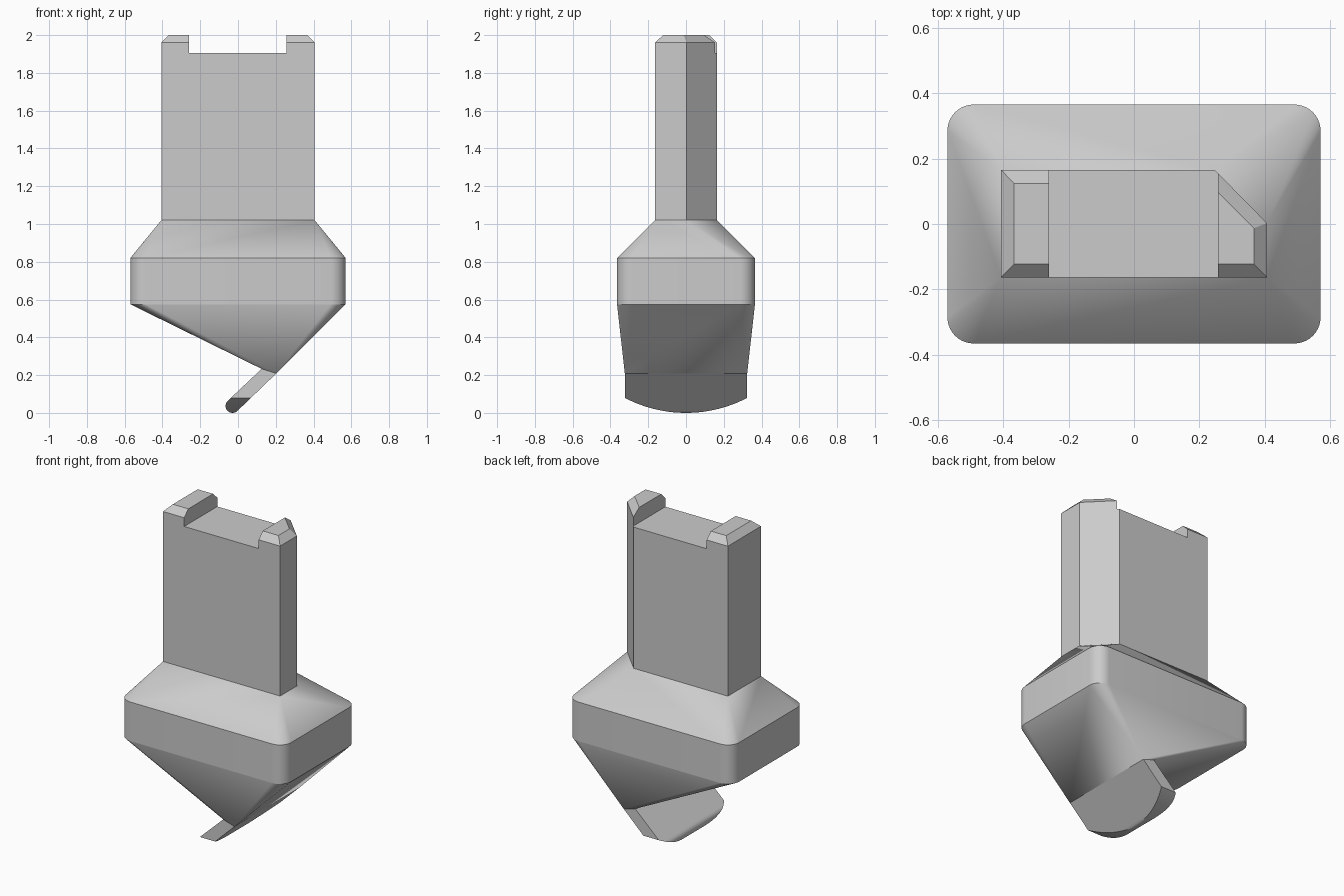
import bpy, bmesh
from math import sin, cos, pi, radians

if "Cube" in bpy.data.objects:
    bpy.data.objects.remove(bpy.data.objects["Cube"])

grey = bpy.data.materials.new("plain grey")
grey.use_nodes = True
grey.diffuse_color = (0.6, 0.6, 0.6, 1)
grey.node_tree.nodes["Principled BSDF"].inputs["Base Color"].default_value = (0.6, 0.6, 0.6, 1)


def hull(name, points):
    """Convex solid around the points, with flat regions merged."""
    bm = bmesh.new()
    for p in points:
        bm.verts.new(p)
    made = bmesh.ops.convex_hull(bm, input=bm.verts)
    loose = [v for v in made["geom_interior"] if isinstance(v, bmesh.types.BMVert)]
    bmesh.ops.delete(bm, geom=loose, context='VERTS')
    bmesh.ops.dissolve_limit(bm, angle_limit=radians(0.3), verts=bm.verts, edges=bm.edges)
    bmesh.ops.recalc_face_normals(bm, faces=bm.faces)
    mesh = bpy.data.meshes.new(name)
    bm.to_mesh(mesh)
    bm.free()
    mesh.materials.append(grey)
    ob = bpy.data.objects.new(name, mesh)
    bpy.context.collection.objects.link(ob)
    return ob


def activate(ob):
    bpy.ops.object.select_all(action='DESELECT')
    ob.select_set(True)
    bpy.context.view_layer.objects.active = ob


def boolean(ob, tool, operation):
    """Apply a boolean and discard the tool."""
    activate(ob)
    mod = ob.modifiers.new("cut", 'BOOLEAN')
    mod.operation, mod.object, mod.solver = operation, tool, 'EXACT'
    bpy.ops.object.modifier_apply(modifier=mod.name)
    bpy.data.objects.remove(tool)


def smooth(ob, angle):
    activate(ob)
    bpy.ops.object.shade_smooth_by_angle(angle=radians(angle))


def level(outline, z):
    return [(x, y, z) for x, y in outline]


def across(profile, half):
    """Profile in x and z, extended to both sides in y."""
    return [(x, y, z) for x, z in profile for y in (-half, half)]


def rounded_rect(hx, hy, r, steps=10):
    pts = []
    for i, (sx, sy) in enumerate([(1, 1), (-1, 1), (-1, -1), (1, -1)]):
        for k in range(steps + 1):
            a = (i + k / steps) * pi / 2
            pts.append((sx * (hx - r) + r * cos(a), sy * (hy - r) + r * sin(a)))
    return pts


# Outlines
rim = rounded_rect(0.57, 0.365, 0.08)
stem_outline = [(-0.406, -0.163), (0.406, -0.163), (0.406, 0.003), (0.247, 0.165), (-0.406, 0.165)]
stem_top = [(-0.366, -0.122), (0.366, -0.122), (0.366, -0.013), (0.23, 0.124), (-0.366, 0.124)]
tip = [(0.125, 0.233), (0.203, 0.209)]
half_width = 0.324

# Stem with chamfered top and a wide slot
stem = hull("stem", level(stem_outline, 1.02) + level(stem_outline, 1.96) + level(stem_top, 2.0))
slot = hull("slot_cutter", [(x, y, z) for x in (-0.259, 0.257) for y in (-1, 1) for z in (1.905, 2.2)])
boolean(stem, slot, 'DIFFERENCE')

# Collar: sloped shoulder, upright band, and lower wedge
shoulder = hull("shoulder", level(stem_outline, 1.02) + level(rim, 0.82))
band = hull("band", level(rim, 0.82) + level(rim, 0.575))
wedge = hull("wedge", level(rim, 0.575) + across(tip, half_width))

# Slanted blade with a round edge, bowed across its width
cx, cz, r = -0.029, 0.037, 0.037
edge = [(cx + r * cos(a), cz + r * sin(a)) for a in [pi * (0.75 + k / 12) for k in range(13)]]
blade = hull("blade", across(tip + edge, half_width))
bow_radius = 0.70
bow = [(half_width * 1.1 * k / 16, 0) for k in range(-16, 17)]
bow = [(y, bow_radius - (bow_radius ** 2 - y ** 2) ** 0.5) for y, _ in bow]
keep = hull("bow_cutter", [(x, y, z) for x in (-1, 1) for y, z in bow]
            + [(x, y, 1) for x in (-1, 1) for y in (-0.4, 0.4)])
boolean(blade, keep, 'INTERSECT')

for part in (shoulder, band, wedge, blade):
    smooth(part, 22)
